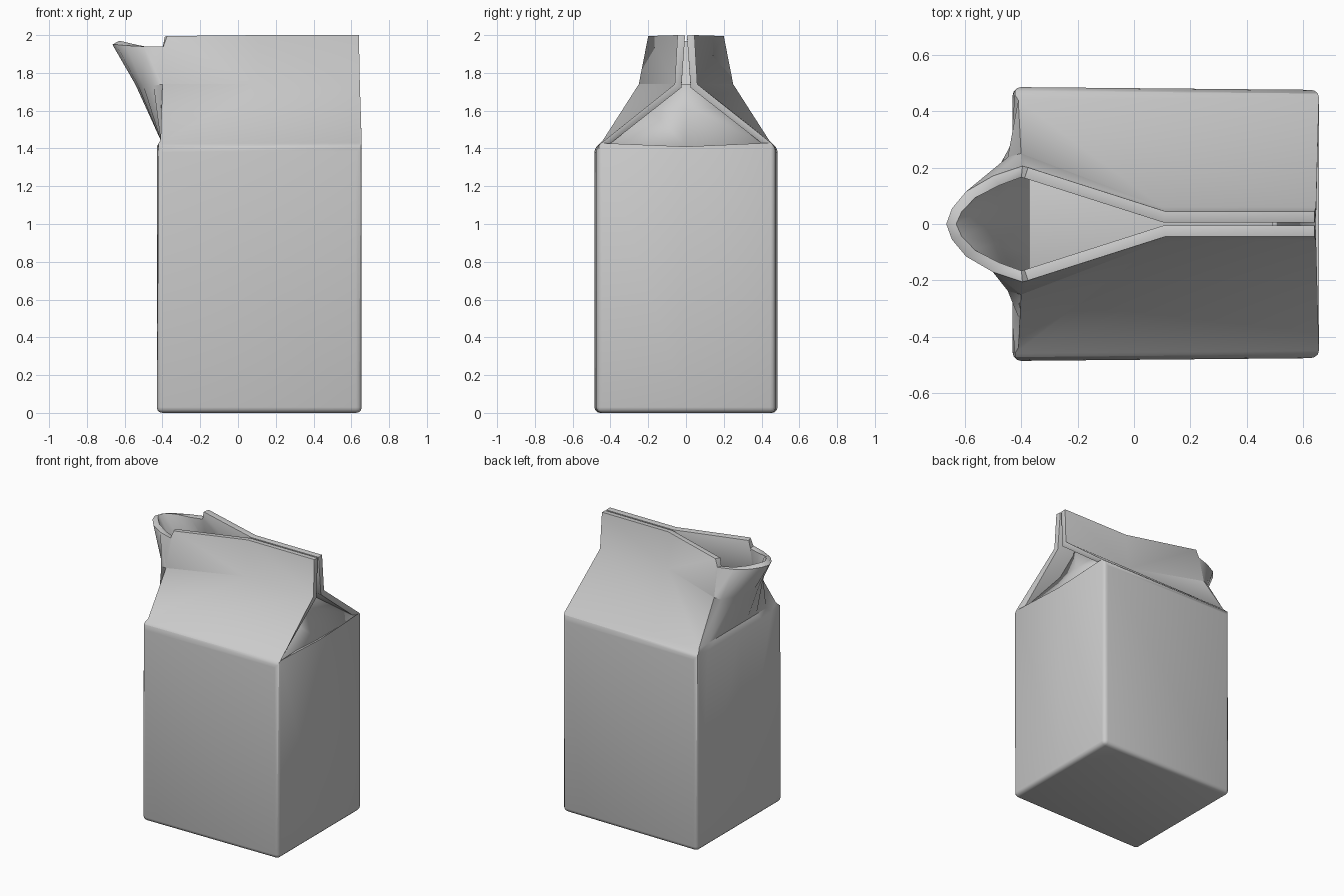
import bpy, bmesh
from mathutils import Vector as V

cube = bpy.data.objects.get("Cube")
if cube:
    bpy.data.objects.remove(cube, do_unlink=True)

card = bpy.data.materials.new("grey_card")
card.use_nodes = True
GREY = (0.6, 0.6, 0.6, 1)
card.diffuse_color = GREY
card.node_tree.nodes["Principled BSDF"].inputs["Base Color"].default_value = GREY


def half_mesh(faces):
    """Build the +y half, mirror it across y = 0 and weld the two."""
    bm = bmesh.new()
    for pts in faces:
        bm.faces.new([bm.verts.new(p) for p in pts])
        bm.faces.new([bm.verts.new((p[0], -p[1], p[2])) for p in reversed(pts)])
    bmesh.ops.remove_doubles(bm, verts=bm.verts, dist=0.0005)
    bmesh.ops.recalc_face_normals(bm, faces=bm.faces)
    low = min(bm.faces, key=lambda f: f.calc_center_median().z)
    if low.normal.z > 0:
        bmesh.ops.reverse_faces(bm, faces=bm.faces)
    return bm


def finish(bm, name, angle):
    mesh = bpy.data.meshes.new(name)
    bm.to_mesh(mesh)
    bm.free()
    mesh.materials.append(card)
    ob = bpy.data.objects.new(name, mesh)
    bpy.context.collection.objects.link(ob)
    bpy.ops.object.select_all(action="DESELECT")
    bpy.context.view_layer.objects.active = ob
    ob.select_set(True)
    bpy.ops.object.shade_smooth_by_angle(angle=angle)
    return ob


# Main corners
LEFT, RIGHT, EAVE, FOLD, TOP = -0.43, 0.655, 1.41, 1.74, 2.0
a0, a1 = V((LEFT, 0.485, EAVE)), V((RIGHT, 0.475, EAVE))
f0, f1 = V((LEFT, 0.485, 0)), V((RIGHT, 0.475, 0))
b0, b1, b2 = V((-0.40, 0.25, FOLD)), V((0.10, 0.06, FOLD)), V((0.645, 0.06, FOLD))
c0, c1, c2 = V((-0.375, 0.2, TOP - 0.005)), V((0.11, 0.045, TOP)), V((0.64, 0.045, TOP))
m0, m1 = V((LEFT, 0, EAVE)), V((RIGHT, 0, EAVE))

# Spout: rows from the body edge up to the curved lip
lip = [V((-0.395, 0.205, 1.94)), V((-0.50, 0.17, 1.94)), V((-0.595, 0.115, 1.945)),
       V((-0.645, 0.055, 1.95)), V((-0.665, 0, 1.95))]
base = [a0.lerp(m0, i / 4) for i in range(5)]
neck = [V((-0.41, p.y * 0.905, 1.445)) for p in base]
middle = [n.lerp(p, 0.58) + V((0.015, 0, 0)) for n, p in zip(neck, lip)]
middle[0] = b0
rows = [base, neck, middle, lip]
spout = [[lo[i], lo[i + 1], hi[i + 1], hi[i]]
         for lo, hi in zip(rows, rows[1:]) for i in range(4)]

# Body, roof and fin
g0, g1 = V((LEFT, 0, 0)), V((RIGHT, 0, 0))
shell = [
    [f0, f1, a1, a0],
    [f1, g1, m1, a1],
    [g0, f0] + base,
    [f0, g0, g1, f1],
    [a0, a1, b2, b1, neck[0]],
    [neck[0], b1, b0],
    [b1, b2, c2, c1],
    [b0, b1, c1, c0, lip[0]],
]
bm = half_mesh(shell + spout)


def rounded(e):
    p, q = (v.co for v in e.verts)
    if not e.is_manifold or max(p.z, q.z) > EAVE + 0.001:
        return False
    upright = abs(p.z - q.z) > 1
    outer = abs(p.y) > 0.4 and abs(q.y) > 0.4 and abs(p.x - q.x) > 1
    ends = abs(p.x - q.x) < 0.01 and p.z + q.z < 0.01
    return upright and abs(p.y) > 0.4 or outer or ends


bmesh.ops.bevel(bm, geom=[e for e in bm.edges if rounded(e)], offset=0.03,
                segments=3, profile=0.5, affect="EDGES")
carton = finish(bm, "carton_shell", 0.7)
wall = carton.modifiers.new("card_thickness", "SOLIDIFY")
wall.thickness = 0.04
wall.offset = -1
rim = carton.modifiers.new("soft_rim", "BEVEL")
rim.width = 0.01
rim.segments = 2
rim.limit_method = "ANGLE"
rim.angle_limit = 1.1

# Folded-in gable end
hinge, crease, deep = 1.405, 1.61, 0.5
s0, s1 = V((0.635, 0.45, hinge)), V((deep, 0.2, crease))
s2 = V((deep, 0.03, FOLD))
gable = half_mesh([
    [s0, s1, V((deep, 0, crease)), V((0.635, 0, hinge))],
    [s1, s2, V((deep, 0, FOLD)), V((deep, 0, crease))],
])
bmesh.ops.recalc_face_normals(gable, faces=gable.faces)
gusset = finish(gable, "gable_gusset", 1.2)
fold = gusset.modifiers.new("card_thickness", "SOLIDIFY")
fold.thickness = 0.02
fold.offset = 0
